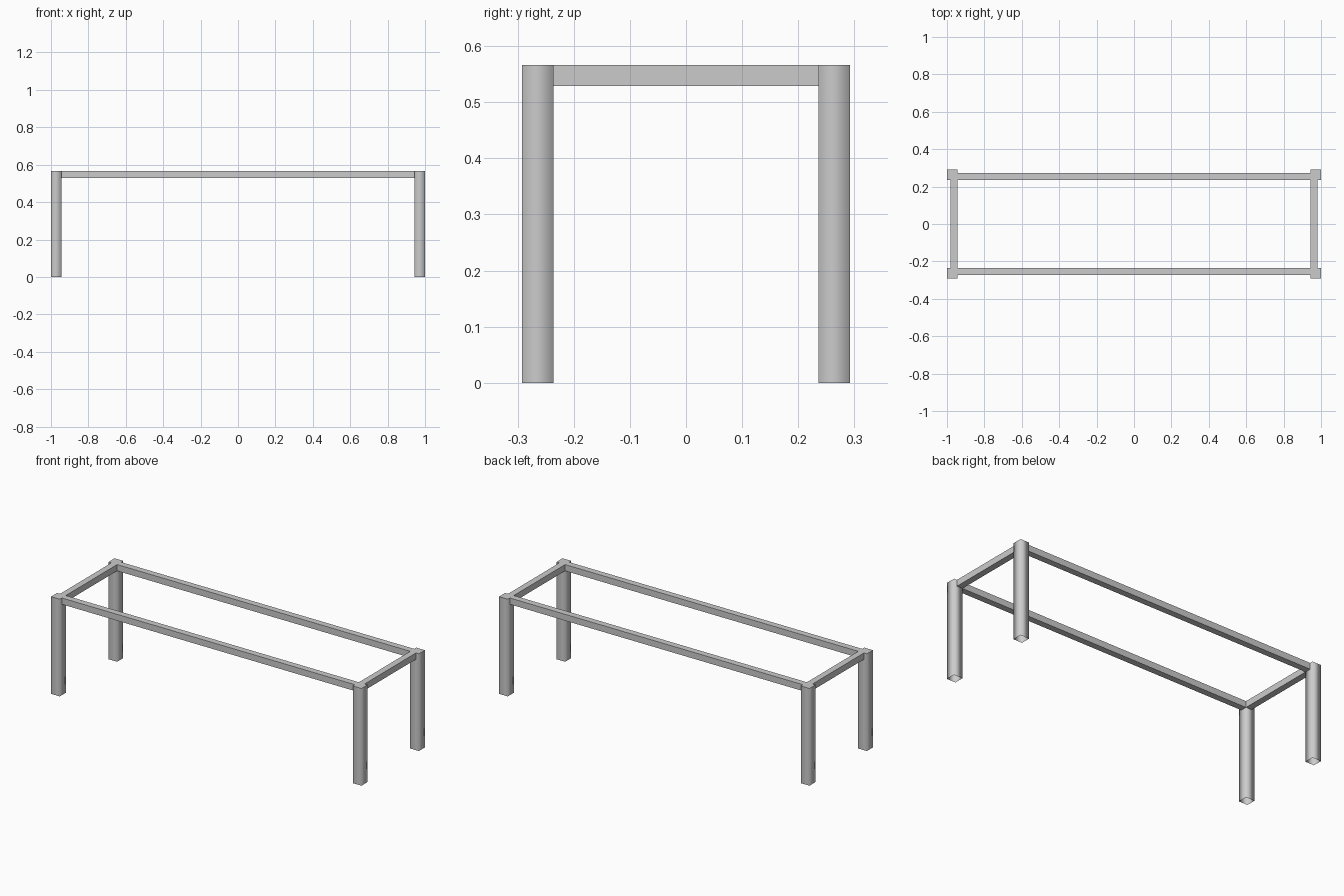
import bpy
import bmesh

if "Cube" in bpy.data.objects:
    bpy.data.objects.remove(bpy.data.objects["Cube"])

HX, HY, H = 1.0, 0.292, 0.566   # half length, half depth, height
LEG = 0.056                     # leg thickness
RAIL = 0.037                    # rail thickness


def box(name, lo, hi, tube=False):
    bm = bmesh.new()
    bmesh.ops.create_cube(bm, size=1)
    for v in bm.verts:
        v.co = [(a + b) / 2 + c * (b - a) for a, b, c in zip(lo, hi, v.co)]
    bm.normal_update()
    if tube:
        # open foot, softly shaded sides, crisp top edge
        foot = [f for f in bm.faces if f.normal.z < -0.5]
        bmesh.ops.delete(bm, geom=foot, context='FACES_ONLY')
        for f in bm.faces:
            f.smooth = abs(f.normal.z) < 0.5
            if f.normal.z > 0.5:
                for e in f.edges:
                    e.smooth = False
    mesh = bpy.data.meshes.new(name)
    bm.to_mesh(mesh)
    bm.free()
    ob = bpy.data.objects.new(name, mesh)
    bpy.context.collection.objects.link(ob)
    return ob


ix, iy = HX - LEG, HY - LEG     # inner faces of the legs

# Legs
for sx, side in ((-1, "left"), (1, "right")):
    for sy, end in ((-1, "front"), (1, "back")):
        x0, x1 = sorted((sx * ix, sx * HX))
        y0, y1 = sorted((sy * iy, sy * HY))
        box(f"{end}_{side}_leg", (x0, y0, 0), (x1, y1, H), tube=True)

# Long rails, flush with the inner leg faces
for s, end in ((-1, "front"), (1, "back")):
    y0, y1 = sorted((s * iy, s * (iy + RAIL)))
    box(f"{end}_rail", (-ix, y0, H - RAIL), (ix, y1, H))

# Short rails
for s, side in ((-1, "left"), (1, "right")):
    x0, x1 = sorted((s * ix, s * (ix + RAIL)))
    box(f"{side}_rail", (x0, -iy, H - RAIL), (x1, iy, H))
